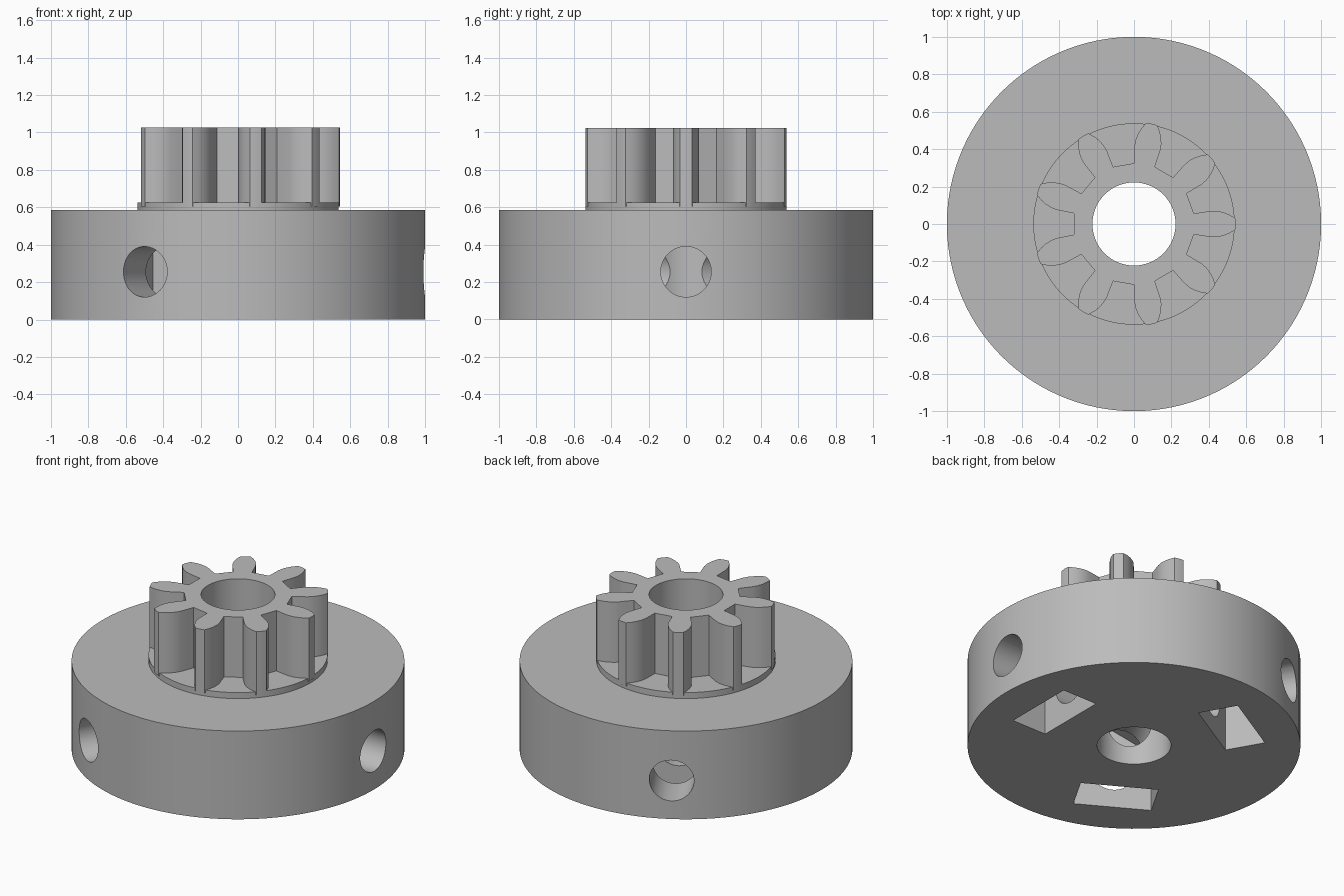
import bpy, bmesh
from math import pi, cos, sin, radians
from mathutils import Matrix

cube = bpy.data.objects.get("Cube")
if cube:
    bpy.data.objects.remove(cube, do_unlink=True)

grey = bpy.data.materials.new("plain_grey")
grey.use_nodes = True
GREY = (0.5, 0.5, 0.5, 1)
grey.diffuse_color = GREY
grey.node_tree.nodes["Principled BSDF"].inputs["Base Color"].default_value = GREY

TEETH, SEGMENTS = 9, 120
BASE_TOP, COLLAR_TOP, GEAR_TOP = 0.585, 0.625, 1.025
BORE, HOLE, HOLE_Z = 0.222, 0.135, 0.255


def make(name, bm):
    bmesh.ops.recalc_face_normals(bm, faces=bm.faces)
    mesh = bpy.data.meshes.new(name)
    bm.to_mesh(mesh)
    bm.free()
    mesh.materials.append(grey)
    obj = bpy.data.objects.new(name, mesh)
    bpy.context.collection.objects.link(obj)
    return obj


def prism(name, points, z0, z1, matrix=Matrix()):
    """Extrude a flat outline from z0 to z1."""
    bm = bmesh.new()
    face = bm.faces.new([bm.verts.new((x, y, z0)) for x, y in points])
    top = bmesh.ops.extrude_face_region(bm, geom=[face])["geom"]
    verts = [v for v in top if isinstance(v, bmesh.types.BMVert)]
    bmesh.ops.translate(bm, vec=(0, 0, z1 - z0), verts=verts)
    bmesh.ops.transform(bm, matrix=matrix, verts=bm.verts)
    return make(name, bm)


def ring(radius, count):
    return [(radius * cos(2 * pi * i / count), radius * sin(2 * pi * i / count))
            for i in range(count)]


def combine(target, tool, operation="DIFFERENCE"):
    """Apply a boolean and discard its helper."""
    tool.hide_render = True
    mod = target.modifiers.new(operation.title(), "BOOLEAN")
    mod.operation, mod.solver, mod.object = operation, "EXACT", tool
    bpy.context.view_layer.objects.active = target
    bpy.ops.object.modifier_apply(modifier=mod.name)
    bpy.data.objects.remove(tool, do_unlink=True)


# Hub base with a low collar under the gear
base = prism("hub_base", ring(1, SEGMENTS), 0, BASE_TOP)
collar = prism("collar", ring(0.538, SEGMENTS), BASE_TOP - 0.1, COLLAR_TOP)
combine(base, collar, "UNION")

# Gear outline: one tooth flank, mirrored and repeated
flank = [(0.32, 0.056), (0.365, 0.063), (0.41, 0.070), (0.445, 0.070),
         (0.48, 0.062), (0.51, 0.050), (0.541, 0.031)]
tooth = [(r, -w) for r, w in flank] + [(0.544, 0)] + [(r, w) for r, w in reversed(flank)]
outline = []
for k in range(TEETH):
    a = 2 * pi * k / TEETH
    outline += [(r * cos(a) - w * sin(a), r * sin(a) + w * cos(a)) for r, w in tooth]
gear = prism("gear_teeth", outline, COLLAR_TOP - 0.02, GEAR_TOP)

# Shaft bore through both parts
for part in (base, gear):
    combine(part, prism("bore_cutter", ring(BORE, SEGMENTS), -0.1, 1.2))

# Set-screw holes and nut pockets open to the underside
NUT = 0.237
point = NUT / cos(radians(30))
pocket = [(0.2 + HOLE_Z, -NUT), (0.2 + HOLE_Z, NUT),
          (-point / 2, NUT), (-point, 0), (-point / 2, -NUT)]
for angle in (0, 120, 240):
    # local z points outward along the screw, local x points down
    place = (Matrix.Rotation(radians(angle), 4, "Z")
             @ Matrix.Translation((0, 0, HOLE_Z))
             @ Matrix.Rotation(pi / 2, 4, "Y"))
    combine(base, prism("screw_cutter", ring(HOLE, 48), 0.02, 1.2, place))
    combine(base, prism("nut_cutter", pocket, 0.498, 0.75, place))

# Smooth round walls, keep edges sharp
for part in (base, gear):
    bpy.ops.object.select_all(action="DESELECT")
    part.select_set(True)
    bpy.context.view_layer.objects.active = part
    bpy.ops.object.shade_smooth_by_angle(angle=radians(25))
